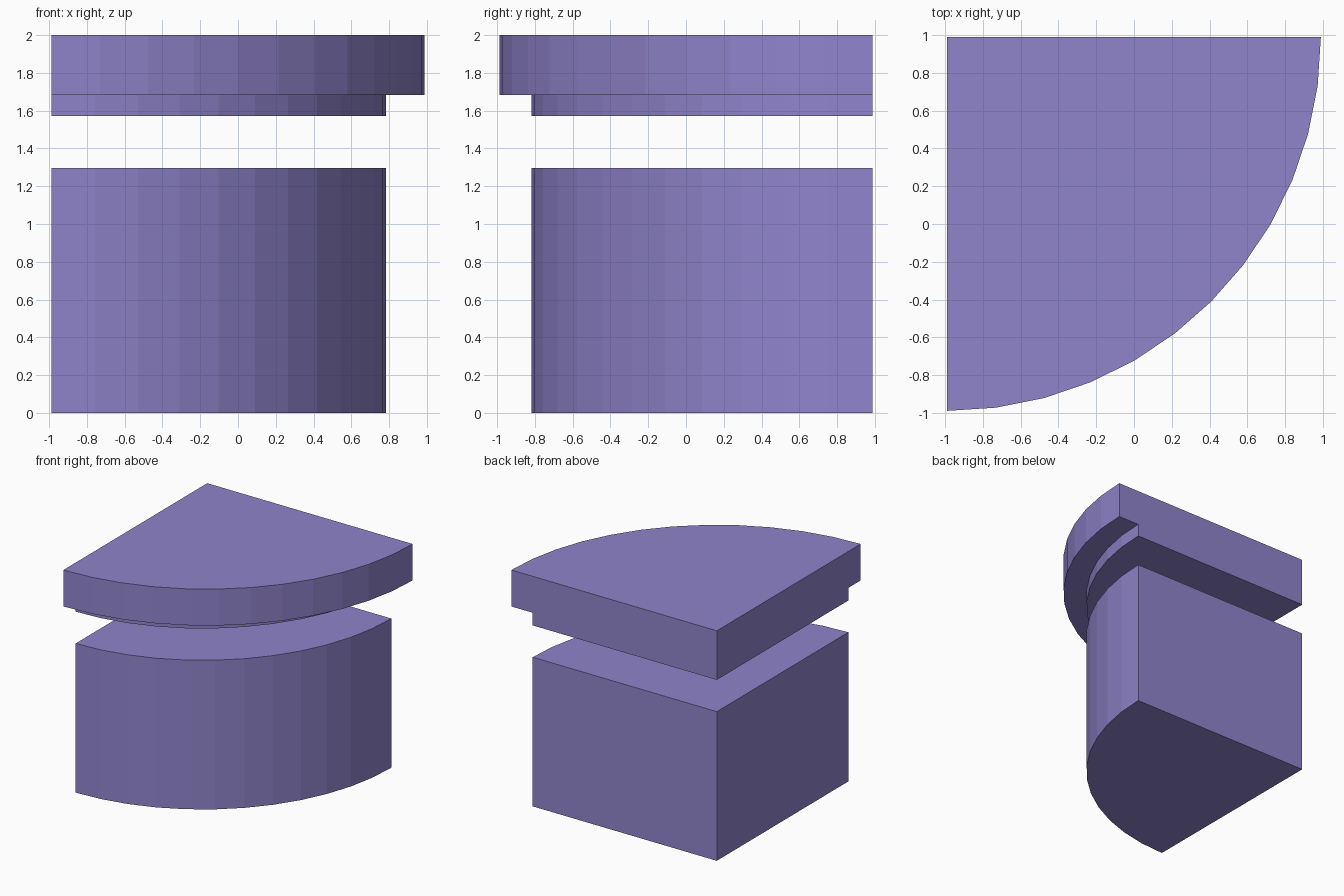
import bpy, bmesh, math

if "Cube" in bpy.data.objects:
    bpy.data.objects.remove(bpy.data.objects["Cube"])

CORNER = (-0.988, 0.988)   # back-left corner shared by all tiers
SEGMENTS = 12

mat = bpy.data.materials.new("purple")
mat.diffuse_color = (0.28, 0.23, 0.60, 1)
mat.use_nodes = True
mat.node_tree.nodes["Principled BSDF"].inputs["Base Color"].default_value = mat.diffuse_color


def quarter_prism(name, rx, ry, z0, z1):
    """Extruded quarter ellipse fanning from the back-left corner."""
    bm = bmesh.new()
    verts = [bm.verts.new((*CORNER, z0))]
    for i in range(SEGMENTS + 1):
        a = math.pi / 2 * i / SEGMENTS
        verts.append(bm.verts.new((CORNER[0] + rx * math.sin(a),
                                   CORNER[1] - ry * math.cos(a), z0)))
    base = bm.faces.new(verts)
    ext = bmesh.ops.extrude_face_region(bm, geom=[base], use_keep_orig=True)
    top = [e for e in ext["geom"] if isinstance(e, bmesh.types.BMVert)]
    bmesh.ops.translate(bm, verts=top, vec=(0, 0, z1 - z0))
    bmesh.ops.recalc_face_normals(bm, faces=bm.faces)
    mesh = bpy.data.meshes.new(name)
    bm.to_mesh(mesh)
    bm.free()
    mesh.materials.append(mat)
    obj = bpy.data.objects.new(name, mesh)
    bpy.context.collection.objects.link(obj)
    return obj


# Main body, then the floating top with its recessed lip
quarter_prism("lower_body", 1.771, 1.807, 0.0, 1.297)
quarter_prism("top_lip", 1.771, 1.807, 1.573, 1.683)
quarter_prism("top_slab", 1.976, 1.976, 1.683, 2.0)
